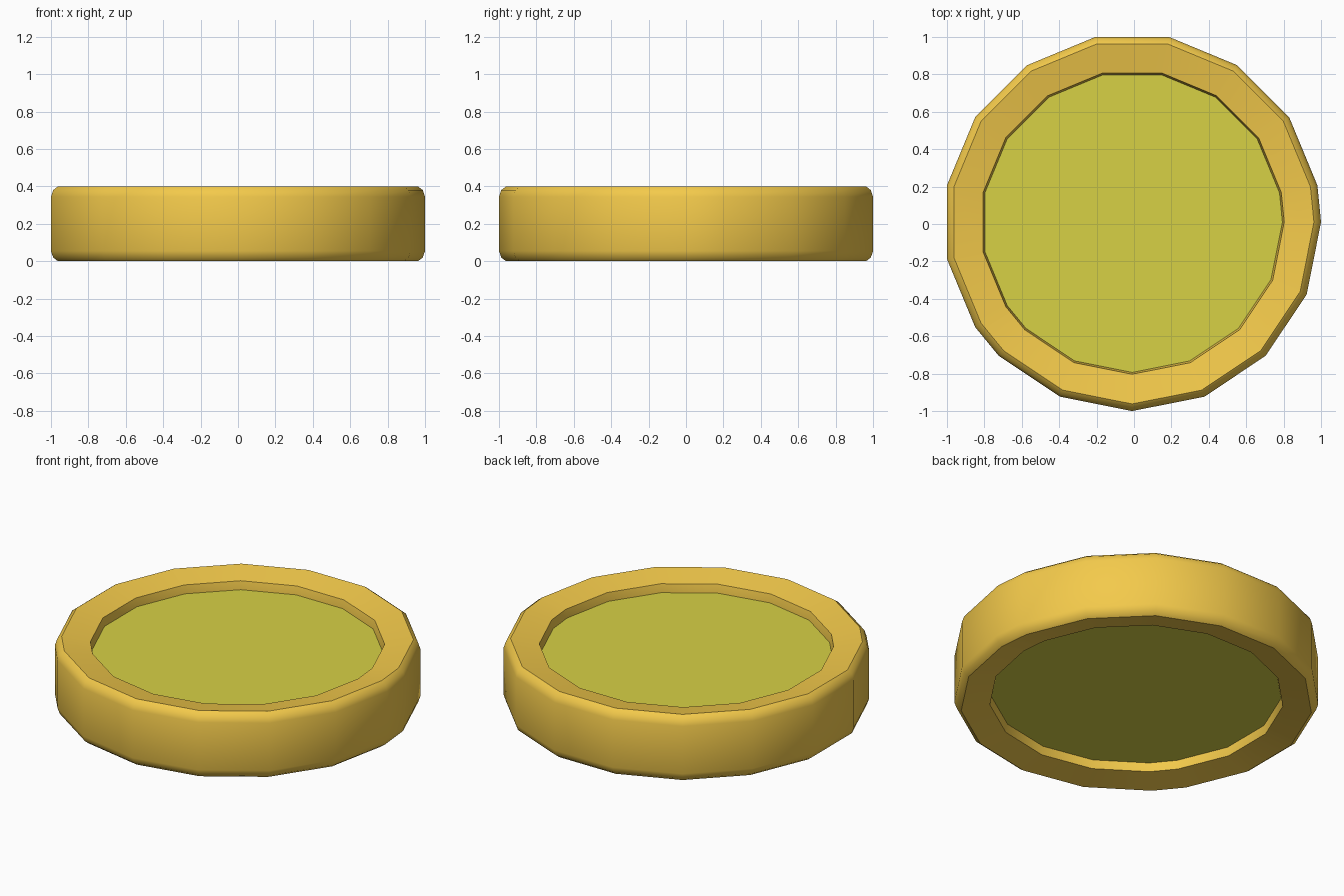
import bpy
import bmesh
from math import radians, cos, sin

if "Cube" in bpy.data.objects:
    bpy.data.objects.remove(bpy.data.objects["Cube"])

# Outline directions: two half-arcs of a 16-gon, offset by half a step
ANGLES = [radians(11.25 + 22.5 * k) for k in range(10)]
ANGLES += [radians(225 + 22.5 * k) for k in range(7)]
CX, CY, R = -0.0097, 0.0097, 1.0097


def material(name, rgb):
    mat = bpy.data.materials.new(name)
    mat.diffuse_color = (*rgb, 1.0)
    mat.use_nodes = True
    mat.node_tree.nodes["Principled BSDF"].inputs["Base Color"].default_value = mat.diffuse_color
    return mat


def lathe(name, profile, mat, closed):
    """Sweep (radius, z) points around the outline; cap the ends if open."""
    bm = bmesh.new()
    rings = [[bm.verts.new((CX + r * cos(a), CY + r * sin(a), z)) for a in ANGLES]
             for r, z in profile]
    n = len(ANGLES)
    pairs = list(zip(rings, rings[1:]))
    if closed:
        pairs.append((rings[-1], rings[0]))
    else:
        bm.faces.new(rings[0])
        bm.faces.new(rings[-1])
    for lower, upper in pairs:
        for i in range(n):
            j = (i + 1) % n
            bm.faces.new((lower[i], lower[j], upper[j], upper[i]))
    bmesh.ops.recalc_face_normals(bm, faces=bm.faces)
    mesh = bpy.data.meshes.new(name)
    bm.to_mesh(mesh)
    bm.free()
    obj = bpy.data.objects.new(name, mesh)
    bpy.context.collection.objects.link(obj)
    mesh.materials.append(mat)
    bpy.context.view_layer.objects.active = obj
    obj.select_set(True)
    bpy.ops.object.shade_smooth_by_angle(angle=radians(40))
    obj.select_set(False)
    return obj


gold = material("gold", (0.90, 0.59, 0.07))
face = material("face_yellow", (0.68, 0.64, 0.06))

# Rounded outer rim with faces that dip towards the inset, mirrored about z = 0.2
upper = [(R, 0.345), (R - 0.012, 0.38), (R - 0.038, 0.40), (0.813, 0.37), (0.803, 0.32)]
lower = [(r, 0.4 - z) for r, z in reversed(upper)]
lathe("coin_rim", lower + upper, gold, True)

# Recessed centre disc, visible from both sides
lathe("centre_disc", [(0.803, 0.08), (0.803, 0.32)], face, False)
